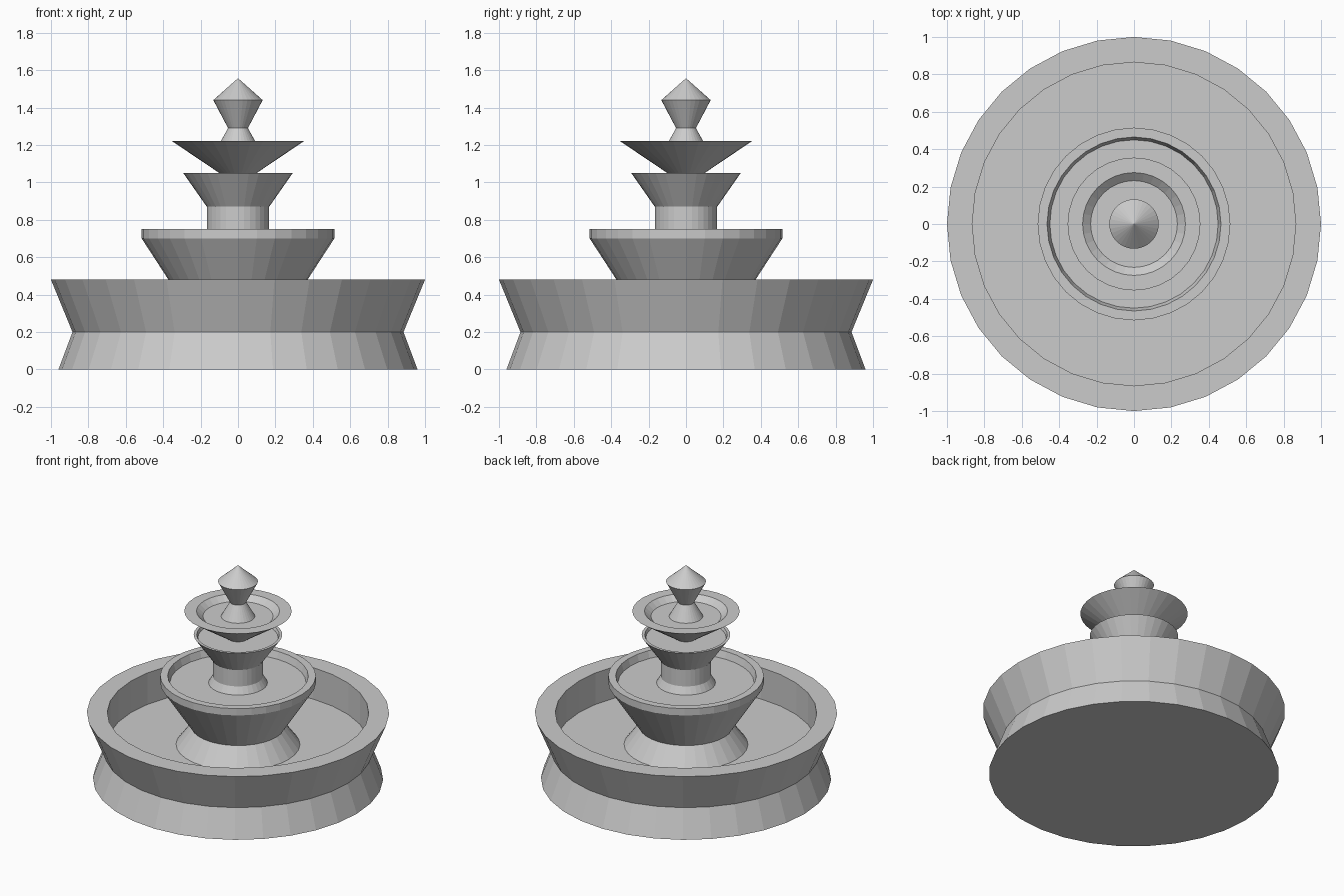
import bpy, bmesh, math

if "Cube" in bpy.data.objects:
    bpy.data.objects.remove(bpy.data.objects["Cube"])

SIDES = 32

stone = bpy.data.materials.new("grey_stone")
stone.diffuse_color = (0.6, 0.6, 0.6, 1.0)
stone.use_nodes = True
stone.node_tree.nodes["Principled BSDF"].inputs["Base Color"].default_value = stone.diffuse_color


def lathe(name, profile):
    """Spin (radius, height) points, listed from bottom to top, into a closed flat-faced solid."""
    bm = bmesh.new()
    rings = []
    for r, z in profile:
        if r == 0:
            rings.append([bm.verts.new((0, 0, z))])
        else:
            rings.append([bm.verts.new((r * math.cos(math.tau * i / SIDES),
                                        r * math.sin(math.tau * i / SIDES), z))
                          for i in range(SIDES)])
    for a, b in zip(rings, rings[1:]):
        for i in range(SIDES):
            j = (i + 1) % SIDES
            if len(b) == 1:
                bm.faces.new((a[i], a[j], b[0]))
            else:
                bm.faces.new((a[i], a[j], b[j], b[i]))
    # Flat caps on open ends
    bm.faces.new(rings[0][::-1])
    if len(rings[-1]) > 1:
        bm.faces.new(rings[-1])
    bmesh.ops.recalc_face_normals(bm, faces=bm.faces)
    mesh = bpy.data.meshes.new(name)
    bm.to_mesh(mesh)
    bm.free()
    mesh.materials.append(stone)
    obj = bpy.data.objects.new(name, mesh)
    bpy.context.collection.objects.link(obj)
    return obj


# Wide pool with pinched outer wall and recessed floor
lathe("pool_basin", [(0.96, 0), (0.885, 0.2), (1.0, 0.48), (0.865, 0.48), (0.865, 0.25)])

# Flared foot carrying the large bowl
lathe("lower_bowl", [(0.41, 0.25), (0.31, 0.385), (0.515, 0.70), (0.515, 0.75),
                     (0.465, 0.75), (0.45, 0.70)])

# Round pillar opening into the middle bowl
lathe("middle_bowl", [(0.195, 0.70), (0.167, 0.75), (0.167, 0.87), (0.293, 1.05),
                      (0.273, 1.05), (0.265, 1.03)])

# Shallow top dish with a broad flat rim
lathe("top_dish", [(0.07, 1.03), (0.355, 1.222), (0.275, 1.222), (0.232, 1.185)])

# Pinched finial with a pointed cap
lathe("finial", [(0.112, 1.185), (0.053, 1.29), (0.132, 1.44), (0, 1.557)])
